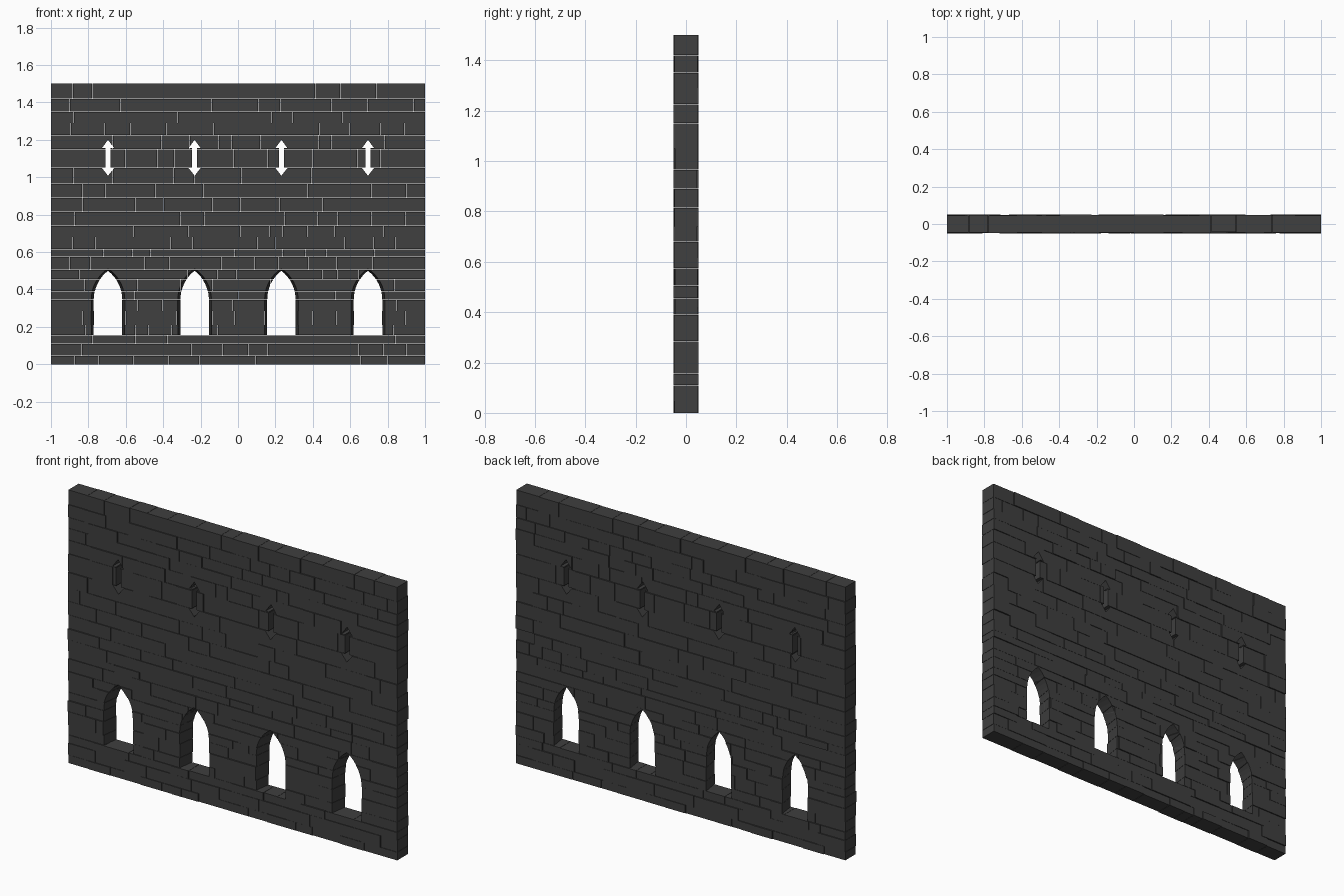
import bpy, bmesh, math, random

if "Cube" in bpy.data.objects:
    bpy.data.objects.remove(bpy.data.objects["Cube"])

random.seed(7)
GAP = 0.0015

# Courses of brick: bottom height and the known vertical joints in each
COURSES = [
    (0.0, [-0.43, -0.37, -0.31, 0.80]), (0.045, [-0.66, -0.35, -0.25, 0.90]),
    (0.11, [-0.85, -0.78, 0.84]), (0.155, [-0.55, -0.48]), (0.21, [0.40]),
    (0.285, []), (0.345, [0.52, 0.74]), (0.39, []),
    (0.455, [-0.01, 0.45, 0.53, 0.85]), (0.505, [-0.90, 0.09]),
    (0.575, [-0.72, 0.36]), (0.615, [-0.50, -0.36, 0.39, 0.84, 0.92]),
    (0.68, [-0.81, -0.66, 0.17, 0.24, 0.37, 0.89]), (0.74, [-0.74]),
    (0.815, [-0.83, 0.34, 0.73]), (0.89, [-0.93, -0.71, 0.81, 0.90]),
    (0.965, [-0.67, 0.50, 0.66]), (1.05, [0.40, 0.76]),
    (1.15, [-0.67, 0.66]), (1.225, [-0.13, 0.27, 0.34]),
    (1.29, [-0.70, -0.47, 0.18, 0.43]), (1.35, [-0.63, -0.14, -0.07, 0.94]),
    (1.42, [-0.78, -0.07, 0.0]),
]
CENTRES = [-0.695, -0.232, 0.232, 0.695]


def loft(bm, front, back, y0, y1):
    """Closed solid between a front outline and a back outline (x, z)."""
    a = [bm.verts.new((x, y0, z)) for x, z in front]
    b = [bm.verts.new((x, y1, z)) for x, z in back]
    bm.faces.new(a)
    bm.faces.new(b[::-1])
    n = len(a)
    for i in range(n):
        j = (i + 1) % n
        bm.faces.new((a[j], a[i], b[i], b[j]))


def finish(bm, name):
    bmesh.ops.recalc_face_normals(bm, faces=bm.faces)
    me = bpy.data.meshes.new(name)
    bm.to_mesh(me)
    bm.free()
    ob = bpy.data.objects.new(name, me)
    bpy.context.collection.objects.link(ob)
    return ob


def pointed_arch(cx, w, base, spring, apex, n=8):
    """Gothic window outline of half width w."""
    h = apex - spring
    c = (h * h - w * w) / (2 * w)
    r, top = c + w, math.atan2(h, c)
    arc = [(r * math.cos(top * i / n) - c, spring + r * math.sin(top * i / n))
           for i in range(n)]
    right = [(w, base)] + arc + [(0, apex)]
    left = [(-x, z) for x, z in right[-2::-1]]
    return [(cx + x, z) for x, z in right + left]


def arrow_slit(cx):
    """Double-headed arrow outline."""
    s, h = 0.014, 0.033
    right = [(s, 1.05), (s, 1.155), (h, 1.155)]
    right = [(0, 1.008), (h, 1.05)] + right + [(0, 1.20)]
    left = [(-x, z) for x, z in right[-2:0:-1]]
    return [(cx + x, z) for x, z in right + left]


# Brick wall: long gaps between the known joints are split at random
bm = bmesh.new()
tops = [c[0] for c in COURSES[1:]] + [1.5]
for (z0, known), z1 in zip(COURSES, tops):
    marks = [-1.0] + known + [1.0]
    joints = [-1.0]
    for a, b in zip(marks, marks[1:]):
        n = max(1, round((b - a) / 0.14))
        step = (b - a) / n
        joints += [a + step * (i + random.uniform(-0.3, 0.3)) for i in range(1, n)]
        joints.append(b)
    for a, b in zip(joints, joints[1:]):
        xa = a + (GAP / 2 if a > -1 else 0)
        xb = b - (GAP / 2 if b < 1 else 0)
        za = z0 + (GAP / 2 if z0 > 0 else 0)
        zb = z1 - (GAP / 2 if z1 < 1.5 else 0)
        box = [(xa, za), (xb, za), (xb, zb), (xa, zb)]
        loft(bm, box, box, -random.uniform(0.044, 0.05), random.uniform(0.044, 0.05))
wall = finish(bm, "brick_wall")

# Splayed window openings (wide at the front) and arrow slits
bm = bmesh.new()
for cx in CENTRES:
    # outlines extended past the wall faces along the same splay
    loft(bm, pointed_arch(cx, 0.0925, 0.1552, 0.345, 0.513),
         pointed_arch(cx, 0.0735, 0.1552, 0.345, 0.498), -0.065, 0.065)
    slit = arrow_slit(cx)
    loft(bm, slit, slit, -0.065, 0.065)
cutter = finish(bm, "opening_cutter")
cutter.hide_render = True

mod = wall.modifiers.new("openings", "BOOLEAN")
mod.operation = 'DIFFERENCE'
mod.solver = 'EXACT'
mod.object = cutter
bpy.context.view_layer.objects.active = wall
wall.select_set(True)
bpy.ops.object.modifier_apply(modifier=mod.name)
bpy.data.objects.remove(cutter)

# Dark stone
mat = bpy.data.materials.new("dark_stone")
mat.diffuse_color = (0.05, 0.05, 0.05, 1)
mat.use_nodes = True
mat.node_tree.nodes["Principled BSDF"].inputs["Base Color"].default_value = mat.diffuse_color
wall.data.materials.clear()
wall.data.materials.append(mat)
